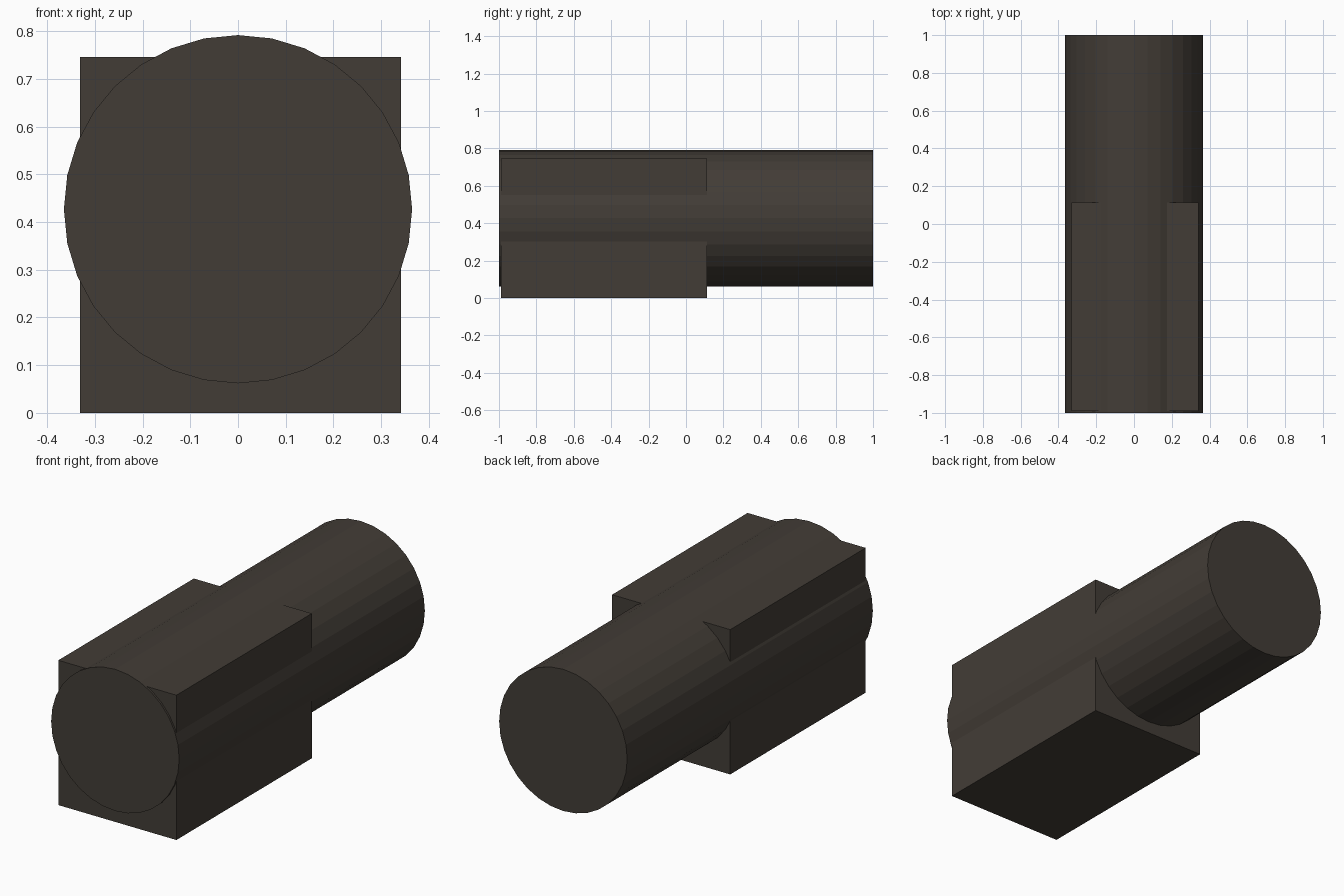
import bpy
import math

if "Cube" in bpy.data.objects:
    bpy.data.objects.remove(bpy.data.objects["Cube"])

# Single dark brown colour
brown = bpy.data.materials.new("dark_brown")
brown.diffuse_color = (0.055, 0.046, 0.037, 1.0)
brown.use_nodes = True
brown.node_tree.nodes["Principled BSDF"].inputs["Base Color"].default_value = brown.diffuse_color


def finish(name):
    obj = bpy.context.object
    obj.name = name
    obj.data.materials.append(brown)
    return obj


# Long faceted barrel lying along y
bpy.ops.mesh.primitive_cylinder_add(
    vertices=32, radius=0.365, depth=2.0,
    location=(0, 0, 0.427), rotation=(math.pi / 2, 0, 0))
finish("barrel")

# Rectangular housing around the front half
x0, x1 = -0.331, 0.342
y0, y1 = -0.99, 0.113
z0, z1 = 0.0, 0.746
bpy.ops.mesh.primitive_cube_add(
    size=1, location=((x0 + x1) / 2, (y0 + y1) / 2, (z0 + z1) / 2))
housing = finish("housing")
housing.scale = (x1 - x0, y1 - y0, z1 - z0)
